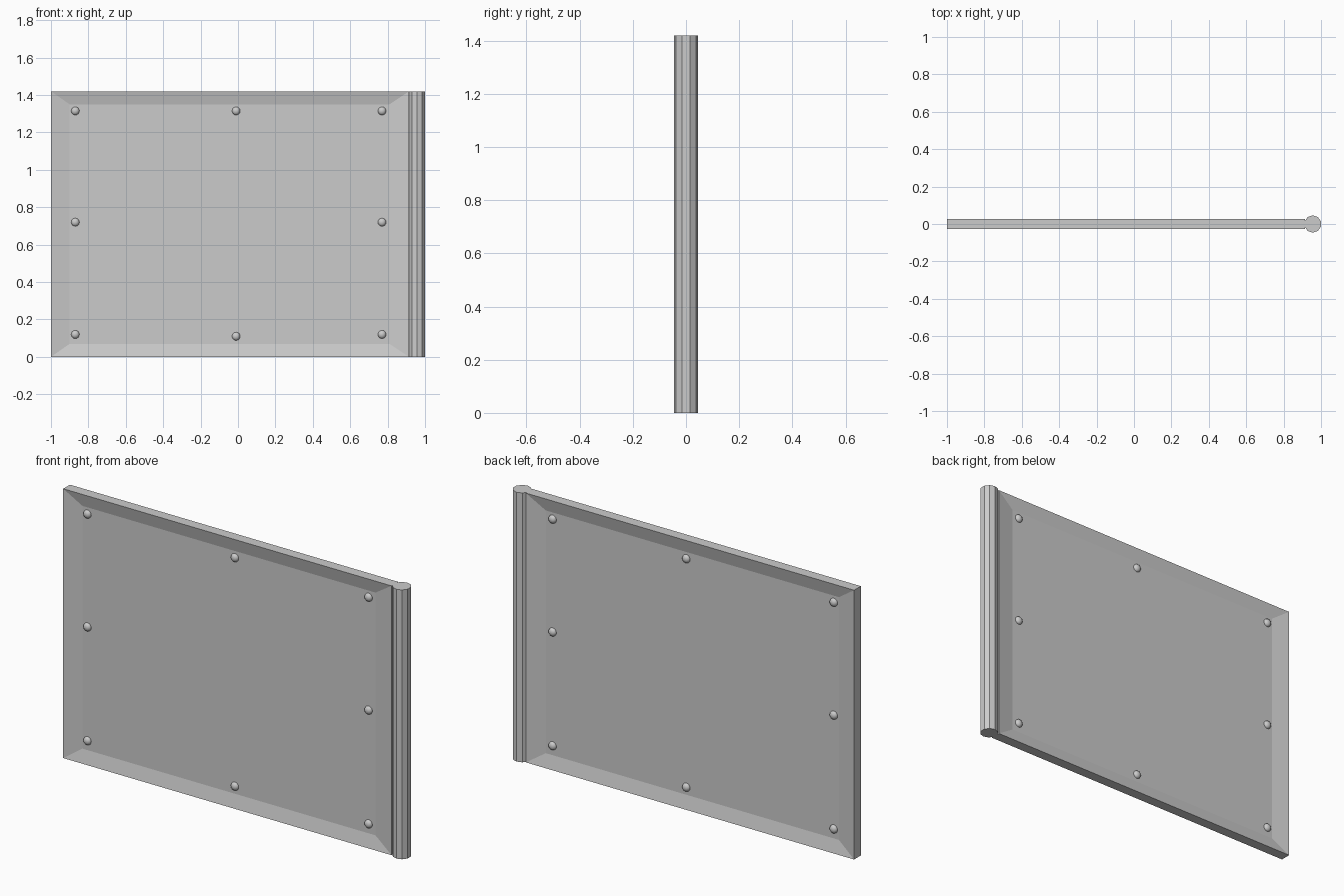
import bpy, bmesh, math

if "Cube" in bpy.data.objects:
    bpy.data.objects.remove(bpy.data.objects["Cube"])

H = 1.42          # overall height
HALF_T = 0.028    # half thickness of the frame
FLOOR = 0.011     # half thickness of the recessed field


def finish(name, bm):
    bmesh.ops.recalc_face_normals(bm, faces=bm.faces)
    me = bpy.data.meshes.new(name)
    bm.to_mesh(me)
    bm.free()
    ob = bpy.data.objects.new(name, me)
    bpy.context.collection.objects.link(ob)
    return ob


# Panel: outer loops joined by edge walls, sloping to a recessed field on both sides
def rect(bm, x0, x1, z0, z1, y):
    return [bm.verts.new((x, y, z)) for x, z in
            ((x0, z0), (x1, z0), (x1, z1), (x0, z1))]


def bridge(bm, a, b):
    for i in range(4):
        j = (i + 1) % 4
        bm.faces.new((a[i], a[j], b[j], b[i]))


bm = bmesh.new()
loops = [rect(bm, -0.90, 0.81, 0.07, 1.35, -FLOOR),
         rect(bm, -1.0, 0.915, 0, H, -HALF_T),
         rect(bm, -1.0, 0.915, 0, H, HALF_T),
         rect(bm, -0.90, 0.81, 0.07, 1.35, FLOOR)]
for a, b in zip(loops, loops[1:]):
    bridge(bm, a, b)
bm.faces.new(loops[0])
bm.faces.new(loops[-1])
finish("panel", bm)

# Ten-sided hinge post
bm = bmesh.new()
ring = [bm.verts.new((0.956 + 0.046 * math.cos(a), 0.046 * math.sin(a), 0))
        for a in (math.radians(18 + 36 * i) for i in range(10))]
base = bm.faces.new(ring)
top = bmesh.ops.extrude_face_region(bm, geom=[base], use_keep_orig=True)
bmesh.ops.translate(bm, vec=(0, 0, H),
                    verts=[v for v in top["geom"] if isinstance(v, bmesh.types.BMVert)])
finish("hinge_post", bm)

# Rivets on both faces
spots = [(x, z) for x in (-0.87, 0.77) for z in (0.12, 0.72, 1.315)]
spots += [(-0.01, 0.11), (-0.01, 1.315)]
for side, label in ((-1, "front"), (1, "back")):
    for x, z in spots:
        bm = bmesh.new()
        bmesh.ops.create_uvsphere(bm, u_segments=12, v_segments=8, radius=0.022)
        bmesh.ops.scale(bm, vec=(1, 0.75, 1), verts=bm.verts)
        bmesh.ops.translate(bm, vec=(x, side * FLOOR, z), verts=bm.verts)
        # keep only the dome that stands out of the field
        bmesh.ops.bisect_plane(bm, geom=bm.verts[:] + bm.edges[:] + bm.faces[:],
                               plane_co=(0, side * FLOOR * 0.95, 0),
                               plane_no=(0, -side, 0), clear_outer=True)
        rivet = finish(label + "_rivet", bm)
        for p in rivet.data.polygons:
            p.use_smooth = True
